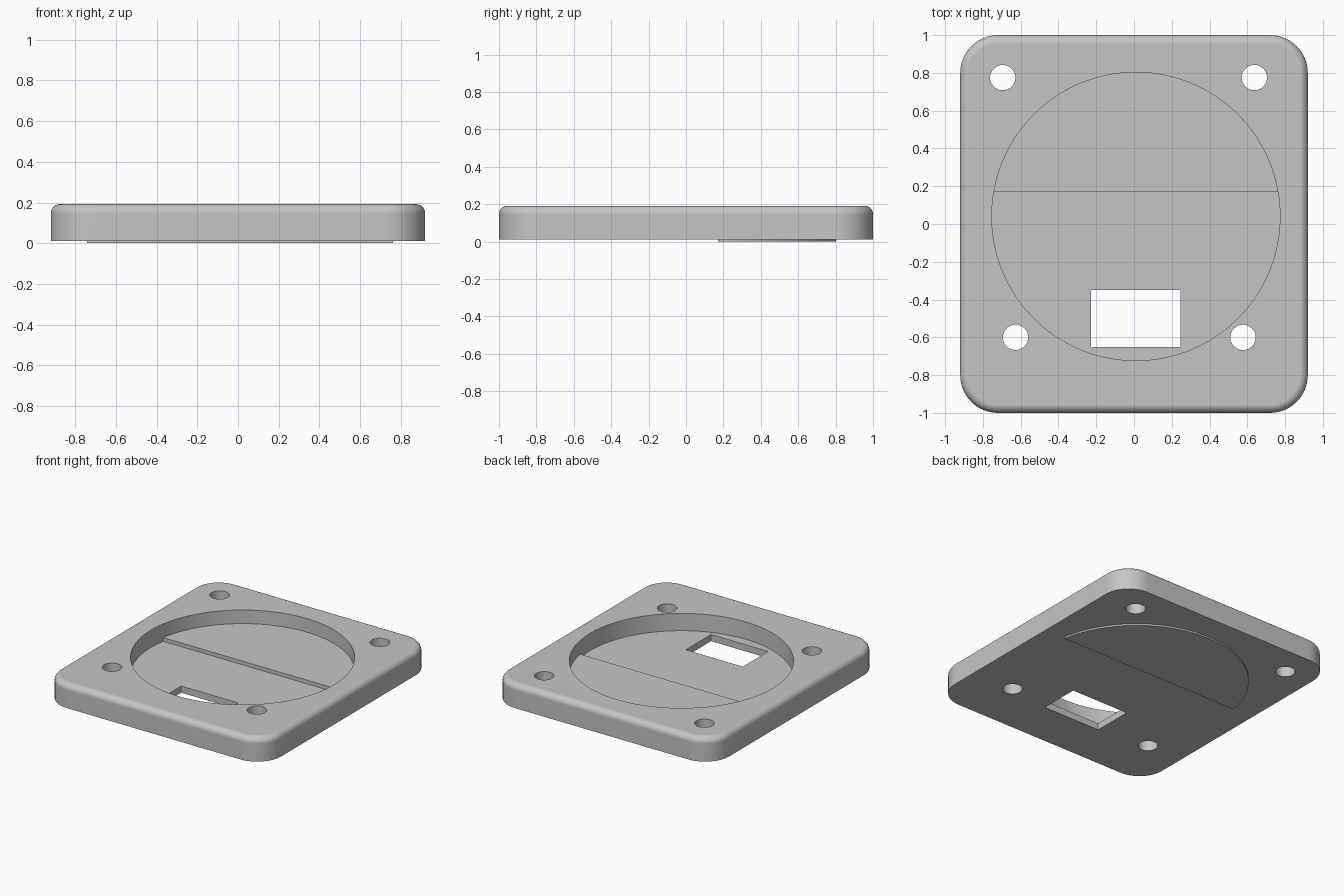
import bpy, bmesh, math

if "Cube" in bpy.data.objects:
    bpy.data.objects.remove(bpy.data.objects["Cube"], do_unlink=True)

grey = bpy.data.materials.new("plain grey")
grey.use_nodes = True
COLOR = (0.56, 0.56, 0.56, 1)
grey.diffuse_color = COLOR
grey.node_tree.nodes["Principled BSDF"].inputs["Base Color"].default_value = COLOR

BASE, TOP = 0.012, 0.192            # plate underside and top
HALF_X, HALF_Y, CORNER = 0.92, 1.0, 0.2
CX, CY, R = 0.01, 0.04, 0.763       # round recess
FLOOR, LEDGE, STEP_Y = 0.062, 0.09, 0.17


def arc(cx, cy, r, a0, a1, n):
    return [(cx + r * math.cos(a0 + (a1 - a0) * i / n),
             cy + r * math.sin(a0 + (a1 - a0) * i / n)) for i in range(n + 1)]


def circle(cx, cy, r, n):
    return arc(cx, cy, r, 0, math.tau, n)[:-1]


def prism(name, outline, z0, z1, fillet=0):
    """Extrude an outline upward, optionally rounding its top rim."""
    bm = bmesh.new()
    face = bm.faces.new([bm.verts.new((x, y, z0)) for x, y in outline])
    ext = bmesh.ops.extrude_face_region(bm, geom=[face], use_keep_orig=True)
    top = [v for v in ext["geom"] if isinstance(v, bmesh.types.BMVert)]
    bmesh.ops.translate(bm, verts=top, vec=(0, 0, z1 - z0))
    bmesh.ops.recalc_face_normals(bm, faces=bm.faces)
    if fillet:
        rim = [e for e in bm.edges if all(v.co.z > z1 - 1e-5 for v in e.verts)]
        bmesh.ops.bevel(bm, geom=rim, offset=fillet, segments=8, profile=0.5,
                        affect='EDGES')
    mesh = bpy.data.meshes.new(name)
    bm.to_mesh(mesh)
    bm.free()
    mesh.materials.append(grey)
    obj = bpy.data.objects.new(name, mesh)
    bpy.context.collection.objects.link(obj)
    return obj


def activate(obj):
    bpy.ops.object.select_all(action='DESELECT')
    obj.select_set(True)
    bpy.context.view_layer.objects.active = obj


def cut(obj, cutter):
    mod = obj.modifiers.new("cut", 'BOOLEAN')
    mod.operation, mod.solver, mod.object = 'DIFFERENCE', 'EXACT', cutter
    cutter.hide_render = True
    activate(obj)
    bpy.ops.object.modifier_apply(modifier=mod.name)
    bpy.data.objects.remove(cutter, do_unlink=True)


# Rounded rectangular plate with a filleted top rim
outline = []
for i, (sx, sy) in enumerate([(1, 1), (-1, 1), (-1, -1), (1, -1)]):
    start = i * math.pi / 2
    outline += arc(sx * (HALF_X - CORNER), sy * (HALF_Y - CORNER), CORNER,
                   start, start + math.pi / 2, 14)
plate = prism("plate", outline, BASE, TOP, fillet=0.045)

# Round recess, window and four screw holes
cut(plate, prism("recess_cutter", circle(CX, CY, R, 128), FLOOR, 0.4))
window = [(-0.227, -0.65), (0.247, -0.65), (0.247, -0.35), (-0.227, -0.35)]
cut(plate, prism("window_cutter", window, -0.2, 0.15))
for x, y in [(-0.695, 0.775), (0.637, 0.775), (-0.627, -0.6), (0.577, -0.6)]:
    cut(plate, prism("hole_cutter", circle(x, y, 0.067, 40), -0.2, 0.4))

# Raised ledge filling the back of the recess and standing proud underneath
a = math.asin((STEP_Y - CY) / R)
ledge = prism("recess_ledge", arc(CX, CY, R, a, math.pi - a, 64), 0, LEDGE)

# Smooth curved walls, flat large faces
for obj in (plate, ledge):
    activate(obj)
    bpy.ops.object.shade_smooth_by_angle(angle=math.radians(30))
    mod = obj.modifiers.new("flat_face_normals", 'WEIGHTED_NORMAL')
    mod.keep_sharp = True
